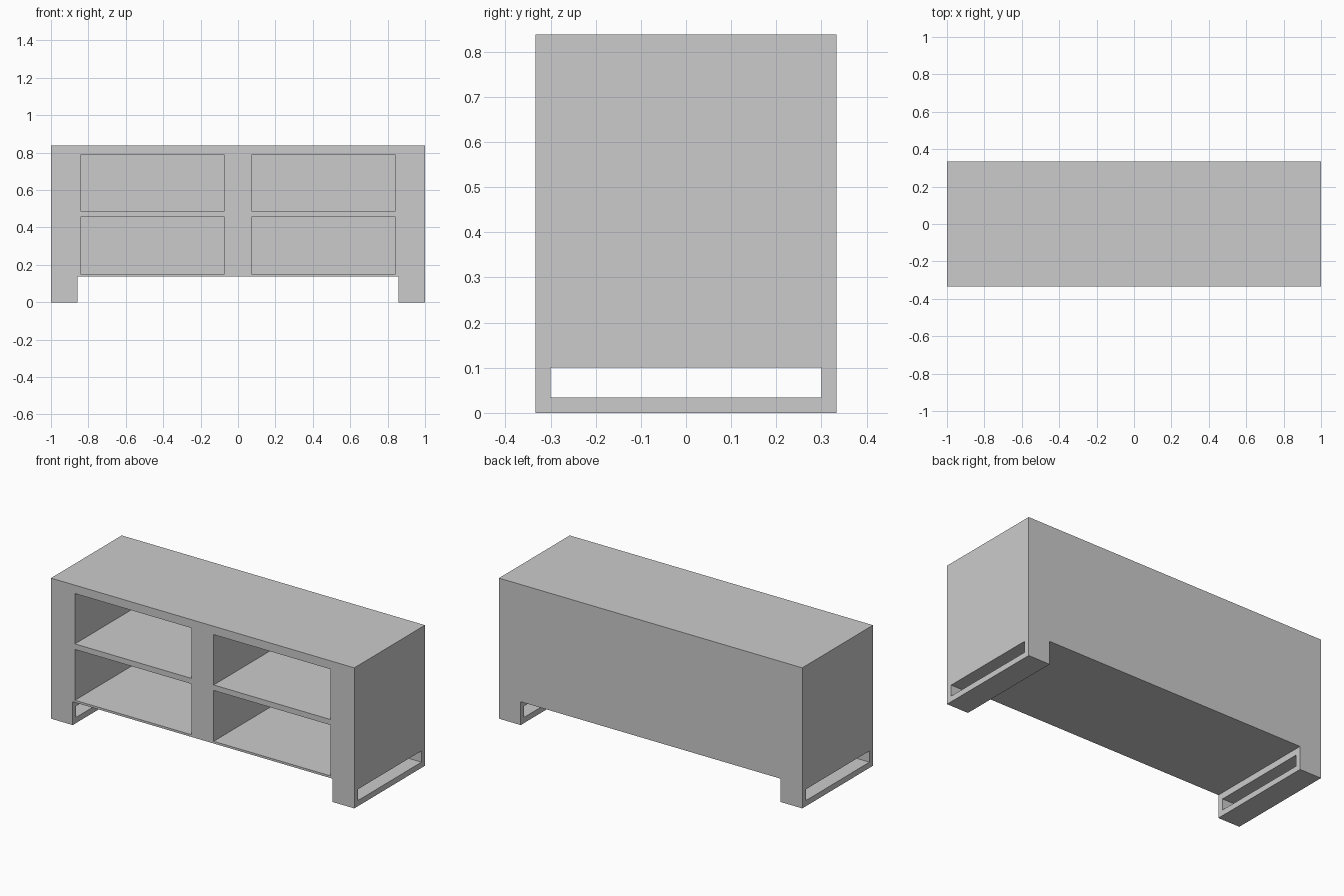
import bpy, bmesh

if "Cube" in bpy.data.objects:
    bpy.data.objects.remove(bpy.data.objects["Cube"])

W, D, H = 1.0, 0.333, 0.838      # half width, half depth, height
LEG_X, BASE_Z = 0.857, 0.139     # inner leg face, underside of the body


def finish(name, bm):
    bmesh.ops.recalc_face_normals(bm, faces=bm.faces)
    mesh = bpy.data.meshes.new(name)
    bm.to_mesh(mesh)
    bm.free()
    obj = bpy.data.objects.new(name, mesh)
    bpy.context.collection.objects.link(obj)
    return obj


def add_box(bm, lo, hi):
    verts = bmesh.ops.create_cube(bm, size=1)["verts"]
    for v in verts:
        v.co = [a + (b - a) * (c + 0.5) for a, b, c in zip(lo, hi, v.co)]


# Cabinet body with its legs: front outline extruded through the depth
half = [(LEG_X, BASE_Z), (LEG_X, 0), (W, 0), (W, H)]
outline = half + [(-x, z) for x, z in reversed(half)]
bm = bmesh.new()
face = bm.faces.new([bm.verts.new((x, -D, z)) for x, z in outline])
ext = bmesh.ops.extrude_face_region(bm, geom=[face])["geom"]
bmesh.ops.translate(bm, vec=(0, 2 * D, 0),
                    verts=[g for g in ext if isinstance(g, bmesh.types.BMVert)])
cabinet = finish("cabinet", bm)

# Cutter: four open compartments and the slot through both legs
bm = bmesh.new()
for x0, x1 in ((-0.842, -0.073), (0.073, 0.842)):
    for z0, z1 in ((0.152, 0.455), (0.488, 0.788)):
        add_box(bm, (x0, -D - 0.1, z0), (x1, 0.3, z1))
add_box(bm, (-W - 0.1, -0.3, 0.034), (W + 0.1, 0.3, 0.101))
cutter = finish("opening_cutter", bm)
cutter.hide_render = True
cutter.hide_viewport = True

# Carve the openings
mod = cabinet.modifiers.new("openings", "BOOLEAN")
mod.operation = "DIFFERENCE"
mod.solver = "EXACT"
mod.object = cutter
